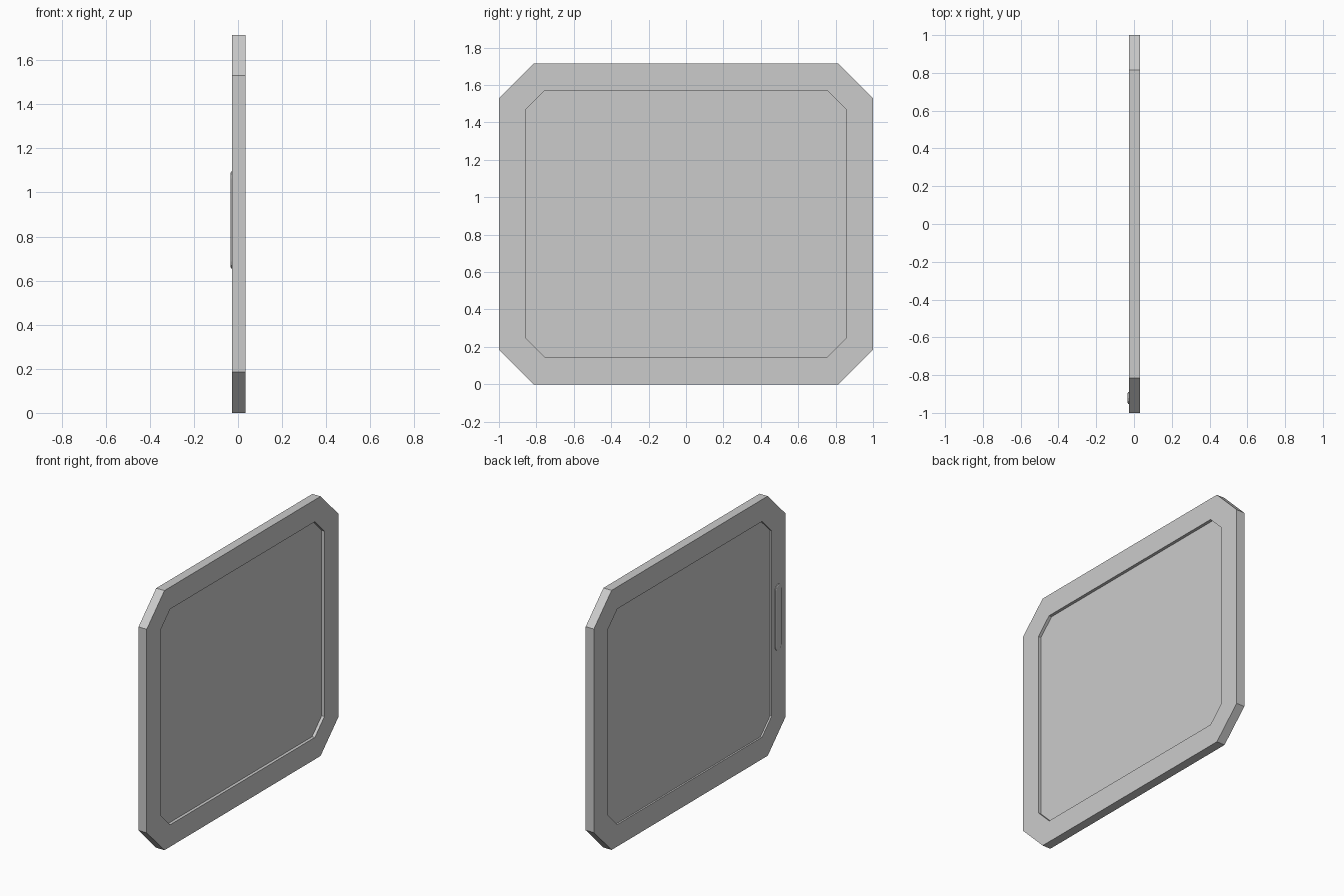
import bpy, bmesh, math

if "Cube" in bpy.data.objects:
    bpy.data.objects.remove(bpy.data.objects["Cube"])

def octagon(hy, z0, z1, c):
    # chamfered rectangle in the YZ plane
    return [(-hy + c, z0), (hy - c, z0), (hy, z0 + c), (hy, z1 - c),
            (hy - c, z1), (-hy + c, z1), (-hy, z1 - c), (-hy, z0 + c)]

def capsule(cy, z0, z1, r, n=6):
    # upright rounded bar outline in the YZ plane
    pts = []
    for zc, start in ((z1 - r, 0), (z0 + r, math.pi)):
        for i in range(n + 1):
            a = start + math.pi * i / n
            pts.append((cy + r * math.cos(a), zc + r * math.sin(a)))
    return pts

def loft(name, rings, closed=False):
    # skin a list of (x, outline) rings; cap the ends or join last to first
    bm = bmesh.new()
    loops = [[bm.verts.new((x, y, z)) for y, z in pts] for x, pts in rings]
    n = len(loops[0])
    pairs = list(zip(loops, loops[1:]))
    if closed:
        pairs.append((loops[-1], loops[0]))
    else:
        bm.faces.new(loops[0])
        bm.faces.new(loops[-1])
    for a, b in pairs:
        for i in range(n):
            j = (i + 1) % n
            bm.faces.new((a[i], a[j], b[j], b[i]))
    bmesh.ops.recalc_face_normals(bm, faces=bm.faces)
    mesh = bpy.data.meshes.new(name)
    bm.to_mesh(mesh)
    bm.free()
    ob = bpy.data.objects.new(name, mesh)
    bpy.context.collection.objects.link(ob)
    return ob

BACK, FRONT = -0.027, 0.033
outer = octagon(1.0, 0.0, 1.715, 0.185)
inner = octagon(0.855, 0.145, 1.57, 0.1)

# door frame with an octagonal opening
loft("door_frame", [(BACK, outer), (FRONT, outer), (FRONT, inner), (BACK, inner)], closed=True)

# inset panel, set deeper on the +x side
loft("door_panel", [(-0.016, inner), (0.013, inner)])

# raised handle bar with a bevelled rim on the -x side
loft("handle", [(BACK, capsule(-0.922, 0.655, 1.095, 0.032)),
                (-0.031, capsule(-0.922, 0.655, 1.095, 0.032)),
                (-0.034, capsule(-0.922, 0.663, 1.087, 0.024))])
